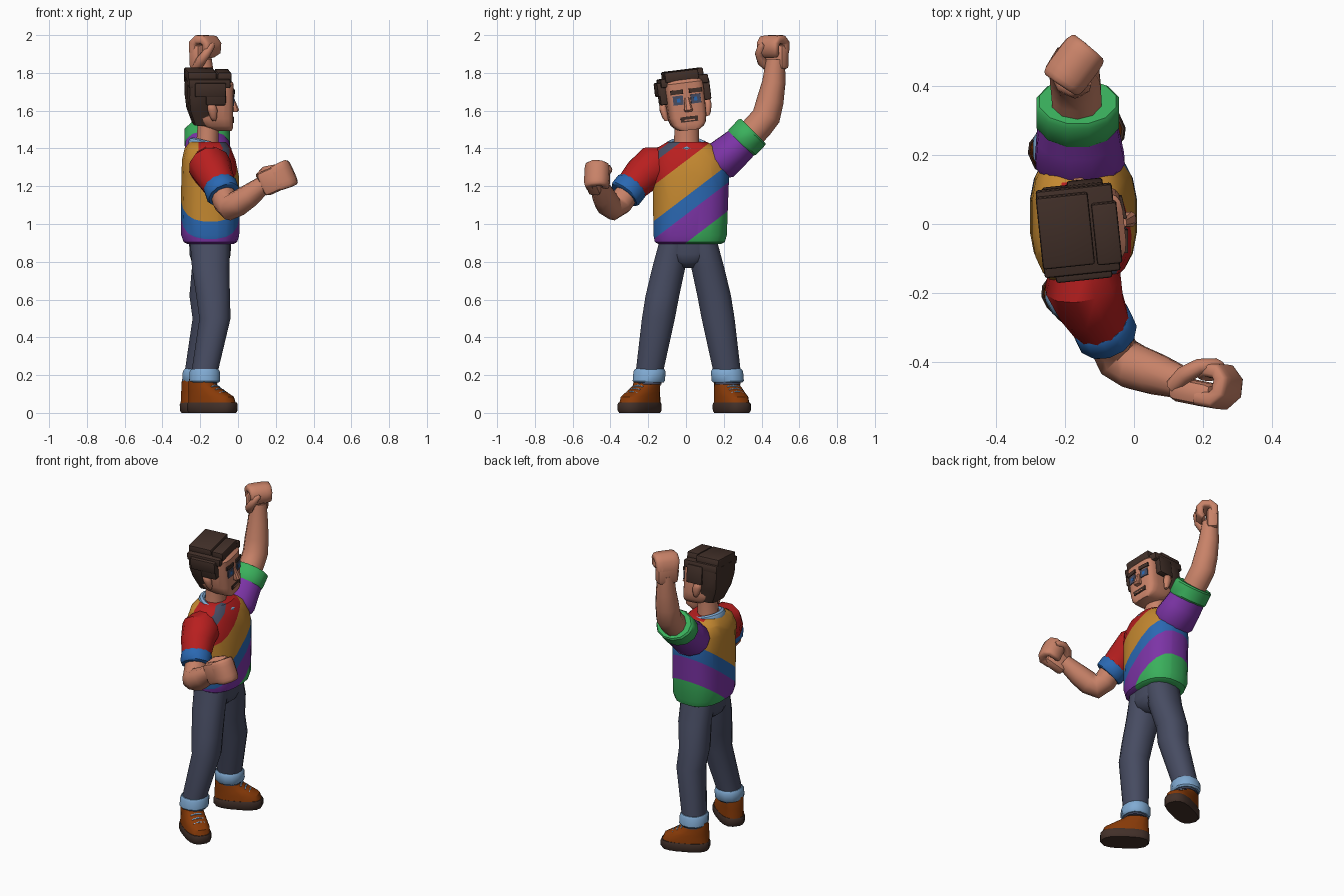
import bpy, bmesh, math
from mathutils import Vector, Matrix


def lin(c):
    return c / 12.92 if c <= 0.04045 else ((c + 0.055) / 1.055) ** 2.4


PALETTE = {"skin": (200, 130, 104), "dark_brown": (66, 48, 41), "red": (184, 31, 31),
           "gold": (196, 136, 48), "blue": (42, 104, 178), "purple": (124, 52, 166),
           "green": (58, 176, 92), "light_blue": (128, 170, 210),
           "navy": (71, 76, 98), "leather": (136, 58, 8)}
MATS = {}
for key, rgb in PALETTE.items():
    MATS[key] = bpy.data.materials.new(key)
    MATS[key].diffuse_color = (*[lin(c / 255) for c in rgb], 1)


def finish(name, bm, mats, matrix=None, angle=38):
    """Turn a bmesh into a smooth-by-angle object."""
    if matrix:
        bm.transform(matrix)
    bmesh.ops.recalc_face_normals(bm, faces=bm.faces)
    me = bpy.data.meshes.new(name)
    bm.to_mesh(me)
    bm.free()
    for m in mats:
        me.materials.append(MATS[m])
    me.polygons.foreach_set("use_smooth", [True] * len(me.polygons))
    me.set_sharp_from_angle(angle=math.radians(angle))
    ob = bpy.data.objects.new(name, me)
    bpy.context.collection.objects.link(ob)
    return ob


def sp(v, e):
    return math.copysign(abs(v) ** (2 / e), v)


def skin_rings(bm, rings):
    vs = [[bm.verts.new(p) for p in r] for r in rings]
    n = len(vs[0])
    for a, b in zip(vs, vs[1:]):
        for i in range(n):
            bm.faces.new((a[i], a[(i + 1) % n], b[(i + 1) % n], b[i]))
    bm.faces.new(vs[0][::-1])
    bm.faces.new(vs[-1])


def stack(rings, n=16, e=2.0):
    """Loft horizontal superellipse rings (z, cx, cy, rx, ry)."""
    bm = bmesh.new()
    angs = [2 * math.pi * (i + 0.5) / n for i in range(n)]
    skin_rings(bm, [[(cx + rx * sp(math.cos(a), e), cy + ry * sp(math.sin(a), e), z) for a in angs]
                    for z, cx, cy, rx, ry in rings])
    return bm


def tube(pts, radii, n=12, e=2.0, wide=1.0):
    """Loft rings along a path; wide stretches them sideways."""
    pts = [Vector(p) for p in pts]
    bm, rings, q, last = bmesh.new(), [], None, None
    for i, p in enumerate(pts):
        t = (pts[min(i + 1, len(pts) - 1)] - pts[max(i - 1, 0)]).normalized()
        q = t.to_track_quat('Z', 'Y') if q is None else last.rotation_difference(t) @ q
        last = t
        rings.append([p + q @ Vector((radii[i] * sp(math.cos(a), e), wide * radii[i] * sp(math.sin(a), e), 0))
                      for a in [2 * math.pi * (k + 0.5) / n for k in range(n)]])
    skin_rings(bm, rings)
    return bm


def box(name, lo, hi, mat, matrix=None, bevel=0.0, turn=0.0):
    bm = bmesh.new()
    bmesh.ops.create_cube(bm, size=1)
    lo, hi = Vector(lo), Vector(hi)
    bm.transform(Matrix.Diagonal((*(hi - lo), 1)))
    if bevel:
        bmesh.ops.bevel(bm, geom=bm.edges[:], offset=bevel, segments=2, affect='EDGES', profile=0.5)
    bm.transform(Matrix.Translation((lo + hi) / 2) @ Matrix.Rotation(turn, 4, 'Z'))
    return finish(name, bm, [mat], matrix)


# Shirt, cut along its diagonal stripes
bm = stack([(0.895, -0.145, 0.02, 0.125, 0.17), (0.905, -0.146, 0.02, 0.143, 0.187),
            (0.94, -0.147, 0.022, 0.155, 0.196), (1.10, -0.147, 0.024, 0.157, 0.2),
            (1.25, -0.147, 0.025, 0.154, 0.205), (1.34, -0.155, 0.015, 0.143, 0.205),
            (1.40, -0.16, 0.012, 0.124, 0.17), (1.435, -0.16, 0.005, 0.096, 0.105)], 20, 2.6)
SLOPE = Vector((0, -0.76, 1))


def cut(co, no):
    bmesh.ops.bisect_plane(bm, geom=bm.verts[:] + bm.edges[:] + bm.faces[:], plane_co=co, plane_no=no)


for s in (0.90, 1.05, 1.145, 1.335, 1.455, 1.5, 1.53):
    cut((0, 0, s), SLOPE)
for x in (-0.21, -0.1):
    cut((x, 0, 0), (1, 0, 0))
for f in bm.faces:
    c = f.calc_center_median()
    s = c.dot(SLOPE)
    limits = (0.90, 1.05, 1.145, 1.53 if c.x < -0.21 else 1.335)
    f.material_index = sum(s > v for v in limits)
    if 1.455 < s < 1.5 and c.x > -0.1:
        f.material_index = 5
finish("shirt", bm, ["green", "purple", "blue", "gold", "red", "navy"])

# Collar ring, lower at the front
bm = bmesh.new()
N, K = 20, 8
loop = []
for i in range(N):
    a = 2 * math.pi * i / N
    loop.append([bm.verts.new(((0.098 + 0.02 * math.cos(b)) * math.cos(a),
                               (0.094 + 0.02 * math.cos(b)) * math.sin(a), 0.026 * math.sin(b)))
                 for b in [2 * math.pi * k / K for k in range(K)]])
for i in range(N):
    for k in range(K):
        a, b = loop[i], loop[(i + 1) % N]
        bm.faces.new((a[k], b[k], b[(k + 1) % K], a[(k + 1) % K]))
finish("collar", bm, ["light_blue"],
       Matrix.Translation((-0.148, 0.003, 1.41)) @ Matrix.Rotation(math.radians(14), 4, 'Y'))

# Neck
finish("neck", stack([(1.36, -0.165, 0.003, 0.075, 0.078), (1.44, -0.162, 0.003, 0.06, 0.068),
                      (1.56, -0.155, 0.003, 0.058, 0.066)], 12), ["skin"])

# Trousers: hips, legs, turn-ups
finish("hips", stack([(0.768, -0.146, 0.012, 0.06, 0.035), (0.80, -0.147, 0.012, 0.1, 0.1),
                      (0.84, -0.148, 0.014, 0.111, 0.15), (0.93, -0.148, 0.014, 0.113, 0.155)], 16, 2.4), ["navy"])
for side, sy, knee, ankle, out, yaw in (("right", -1, -0.122, -0.176, 0.228, 36),
                                        ("left", 1, -0.158, -0.212, 0.21, 24)):
    def y(v):
        return 0.012 + sy * v
    finish(side + "_leg", stack([(0.15, ankle, y(0.21), 0.068, 0.07), (0.22, ankle, y(0.205), 0.072, 0.075),
                                 (0.50, knee, y(0.158), 0.085, 0.09),
                                 (0.62, knee - 0.01, y(0.137), 0.092, 0.092),
                                 (0.77, -0.145, y(0.103), 0.102, 0.09),
                                 (0.92, -0.148, y(0.07), 0.11, 0.082)], 12, 2.2), ["navy"])
    finish(side + "_turn_up", stack([(0.16, ankle, y(0.209), 0.076, 0.08), (0.17, ankle, y(0.209), 0.084, 0.088),
                                     (0.218, ankle, y(0.205), 0.083, 0.088),
                                     (0.232, ankle, y(0.205), 0.074, 0.08)], 12, 2.2), ["light_blue"])
    # Shoe, toe turned outwards
    M = Matrix.Translation((ankle, y(out), 0)) @ Matrix.Rotation(math.radians(yaw * sy), 4, 'Z')
    finish(side + "_sole", stack([(0, 0.05, 0, 0.138, 0.07), (0.012, 0.05, 0, 0.146, 0.077),
                                  (0.045, 0.05, 0, 0.147, 0.077), (0.055, 0.05, 0, 0.142, 0.073)], 16, 2.8),
           ["dark_brown"], M)
    finish(side + "_shoe", stack([(0.05, 0.048, 0, 0.141, 0.072), (0.085, 0.042, 0, 0.134, 0.07),
                                  (0.115, 0.015, 0, 0.105, 0.066), (0.145, -0.012, 0, 0.077, 0.063),
                                  (0.18, -0.018, 0, 0.066, 0.06)], 16, 2.6), ["leather"], M)
    for i in range(3):
        lx, lz = 0.068 + 0.026 * i, 0.148 - 0.016 * i
        finish(side + "_lace_%d" % (i + 1), tube([(lx, -0.035, lz - 0.012), (lx, 0, lz - 0.004),
                                                 (lx, 0.035, lz - 0.012)], [0.006] * 3, 6), ["light_blue"], M)

# Sleeves, cuffs and bare arms; the last number stretches the sleeve front to back
ARMS = (
    ("right", "red", "blue",
     [(-0.155, -0.10, 1.33), (-0.148, -0.17, 1.305), (-0.125, -0.235, 1.255), (-0.09, -0.30, 1.185)],
     [0.085, 0.115, 0.1, 0.084],
     [(-0.098, -0.28, 1.21), (-0.094, -0.288, 1.20), (-0.08, -0.32, 1.16), (-0.076, -0.327, 1.152)],
     [0.084, 0.092, 0.092, 0.084],
     [(-0.09, -0.29, 1.19), (-0.066, -0.345, 1.115), (-0.045, -0.388, 1.088), (0.0, -0.415, 1.11),
      (0.06, -0.435, 1.15), (0.15, -0.465, 1.22)],
     [0.066, 0.068, 0.07, 0.069, 0.063, 0.046], 1.0),
    ("left", "purple", "green",
     [(-0.155, 0.13, 1.30), (-0.158, 0.185, 1.335), (-0.162, 0.25, 1.39), (-0.165, 0.335, 1.465)],
     [0.08, 0.11, 0.102, 0.09],
     [(-0.163, 0.288, 1.42), (-0.163, 0.298, 1.432), (-0.163, 0.348, 1.485), (-0.163, 0.356, 1.493)],
     [0.092, 0.102, 0.102, 0.094],
     [(-0.165, 0.32, 1.45), (-0.168, 0.385, 1.52), (-0.172, 0.425, 1.57), (-0.178, 0.445, 1.65),
      (-0.183, 0.465, 1.75), (-0.187, 0.475, 1.87)],
     [0.076, 0.076, 0.076, 0.072, 0.062, 0.05], 1.22))
for side, sleeve, cuff, p1, r1, p2, r2, p3, r3, st in ARMS:
    S = Matrix.Translation((-0.162, 0, 0)) @ Matrix.Diagonal((st, 1, 1, 1)) @ Matrix.Translation((0.162, 0, 0))
    finish(side + "_sleeve", tube(p1, r1), [sleeve], S)
    finish(side + "_cuff", tube(p2, r2), [cuff], S)
    finish(side + "_arm", tube(p3, r3, 10), ["skin"], angle=50)


# Fists: local x along the forearm, y to the palm, z to the thumb
def fist(side, origin, ax, ay, flip):
    ax = Vector(ax).normalized()
    ay = Vector(ay)
    ay = (ay - ax * ay.dot(ax)).normalized()
    az = ax.cross(ay) * flip
    M = Matrix((ax, ay, az)).transposed().to_4x4()
    M.translation = Vector(origin)
    box(side + "_palm", (-0.01, -0.045, -0.066), (0.125, 0.025, 0.066), "skin", M, 0.024)
    # Four fingers curled together as one block
    path = [(0.08, -0.022), (0.13, -0.02), (0.15, 0.005), (0.148, 0.045), (0.128, 0.064), (0.085, 0.062), (0.068, 0.04)]
    finish(side + "_fingers", tube([(px, py, 0) for px, py in path],
                                   [0.024, 0.026, 0.026, 0.025, 0.024, 0.023, 0.018], 16, 4, 2.8), ["skin"], M, 60)
    finish(side + "_thumb", tube([(0.0, -0.005, 0.045), (0.035, 0.035, 0.062), (0.075, 0.068, 0.055),
                                  (0.115, 0.08, 0.03), (0.128, 0.08, 0.015)],
                                 [0.024, 0.027, 0.024, 0.021, 0.013], 8), ["skin"], M, 60)


fist("right", (0.133, -0.47, 1.208), (0.2, -0.04, 0.09), (0.1, 1, 0), 1)
fist("left", (-0.19, 0.473, 1.826), (0.0, 0.0, 1), (0.8, -0.6, 0), -1)

# Head, slightly turned and tilted
H = (Matrix.Translation((-0.155, 0.014, 1.48)) @ Matrix.Rotation(math.radians(6), 4, 'Z')
     @ Matrix.Rotation(math.radians(7), 4, 'X'))
finish("head", stack([(0.018, 0.08, 0, 0.04, 0.052), (0.032, 0.06, 0, 0.065, 0.075),
                      (0.05, 0.04, 0, 0.085, 0.09), (0.09, 0.022, 0, 0.103, 0.1),
                      (0.27, 0.02, 0, 0.105, 0.104), (0.29, 0.015, 0, 0.09, 0.09)], 20, 4.5), ["skin"], H)
finish("nose", stack([(0.115, 0.133, 0, 0.018, 0.018), (0.125, 0.138, 0, 0.023, 0.023),
                      (0.145, 0.132, 0, 0.02, 0.019), (0.19, 0.12, 0, 0.012, 0.013)], 8, 3), ["skin"], H)
for side, s in (("right", -1), ("left", 1)):
    turn = math.radians(7) * s
    box(side + "_eye", (0.119, s * 0.047 - 0.027, 0.156), (0.128, s * 0.047 + 0.027, 0.205), "navy", H, 0, turn)
    box(side + "_pupil", (0.121, s * 0.045 - 0.009, 0.17), (0.1295, s * 0.045 + 0.009, 0.19), "blue", H, 0, turn)
    box(side + "_eyebrow", (0.121, s * 0.05 - 0.034, 0.213), (0.13, s * 0.05 + 0.034, 0.236),
        "dark_brown", H, 0, turn)
    finish(side + "_ear", stack([(0.08, 0.015, s * 0.11, 0.01, 0.01), (0.1, 0.012, s * 0.115, 0.02, 0.016),
                                 (0.14, 0.005, s * 0.12, 0.028, 0.02), (0.165, 0.0, s * 0.12, 0.024, 0.018),
                                 (0.175, 0.0, s * 0.118, 0.012, 0.01)], 8), ["skin"], H, 60)
    box(side + "_sideburn", (-0.03, s * 0.116 - 0.02, 0.165), (0.075, s * 0.116 + 0.02, 0.28), "dark_brown", H, 0.008)
box("mouth", (0.12, -0.046, 0.062), (0.129, 0.046, 0.09), "dark_brown", H)
box("lower_lip", (0.123, -0.028, 0.069), (0.131, 0.028, 0.075), "skin", H)

# Blocky hair
finish("hair_back", stack([(0.05, -0.03, 0, 0.055, 0.085), (0.13, -0.055, 0, 0.06, 0.11),
                           (0.2, -0.06, 0, 0.064, 0.13), (0.285, -0.05, 0, 0.074, 0.13)], 12, 5),
       ["dark_brown"], H)
for i, (lo, hi) in enumerate((((-0.122, -0.125, 0.255), (0.1, 0.13, 0.302)),
                              ((-0.124, -0.095, 0.285), (0.028, 0.115, 0.338)),
                              ((0.034, -0.10, 0.28), (0.108, 0.08, 0.335)),
                              ((-0.09, -0.145, 0.21), (0.075, -0.10, 0.285)))):
    box("hair_block_%d" % (i + 1), lo, hi, "dark_brown", H, 0.008)
